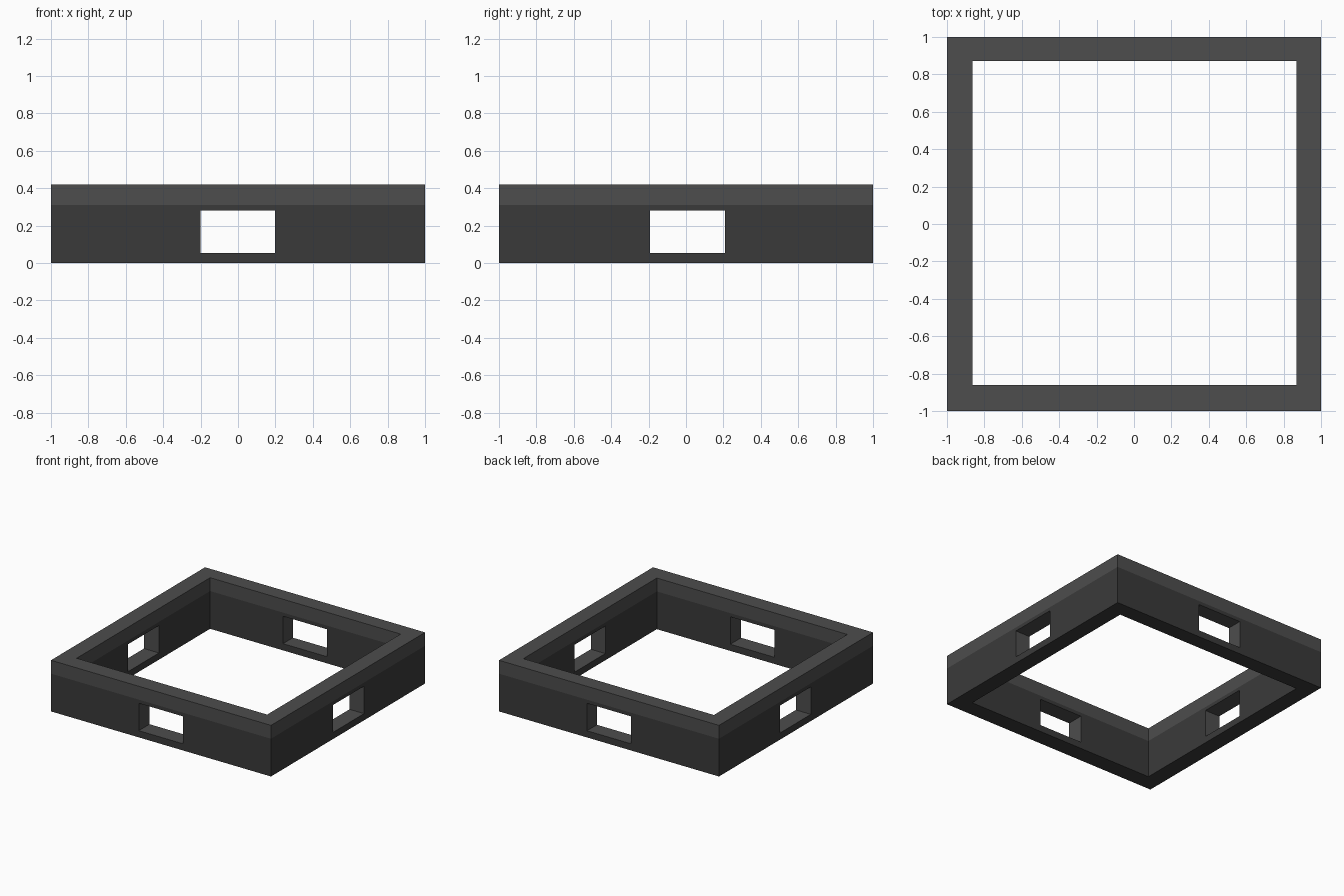
import bpy
import bmesh

if "Cube" in bpy.data.objects:
    bpy.data.objects.remove(bpy.data.objects["Cube"])

H, BAND = 0.42, 0.31          # total height, start of the lighter top band
WIN_Z0, WIN_Z1 = 0.055, 0.28  # window sill and head


def box(name, x0, x1, y0, y1, z0, z1):
    bpy.ops.mesh.primitive_cube_add(
        size=1, location=((x0 + x1) / 2, (y0 + y1) / 2, (z0 + z1) / 2))
    ob = bpy.context.object
    ob.name = name
    ob.scale = (x1 - x0, y1 - y0, z1 - z0)
    bpy.ops.object.transform_apply(location=True, rotation=True, scale=True)
    return ob


def cut(target, cutter):
    cutter.hide_render = True
    mod = target.modifiers.new("cut", 'BOOLEAN')
    mod.operation, mod.solver, mod.object = 'DIFFERENCE', 'EXACT', cutter
    bpy.context.view_layer.objects.active = target
    bpy.ops.object.modifier_apply(modifier=mod.name)
    bpy.data.objects.remove(cutter, do_unlink=True)


def material(name, value):
    mat = bpy.data.materials.new(name)
    mat.diffuse_color = (value, value, value, 1)
    mat.use_nodes = True
    mat.node_tree.nodes["Principled BSDF"].inputs["Base Color"].default_value = mat.diffuse_color
    return mat


# Square frame with a large central opening
frame = box("square_frame", -1, 1, -1, 1, 0, H)
cut(frame, box("opening_cutter", -0.864, 0.868, -0.861, 0.872, -1, 1))

# One window through the middle of each wall
cut(frame, box("front_back_window_cutter", -0.201, 0.199, -2, 2, WIN_Z0, WIN_Z1))
cut(frame, box("side_window_cutter", -2, 2, -0.192, 0.208, WIN_Z0, WIN_Z1))

# Dark walls, lighter top band and window reveals
frame.data.materials.clear()
frame.data.materials.append(material("dark_wall", 0.042))
frame.data.materials.append(material("light_trim", 0.075))

bm = bmesh.new()
bm.from_mesh(frame.data)
bmesh.ops.bisect_plane(bm, geom=bm.verts[:] + bm.edges[:] + bm.faces[:],
                       plane_co=(0, 0, BAND), plane_no=(0, 0, 1))
for f in bm.faces:
    c = f.calc_center_median()
    low, high = min(v.co.z for v in f.verts), max(v.co.z for v in f.verts)
    in_window = low > WIN_Z0 - 0.01 and high < WIN_Z1 + 0.01
    # Reveals are the only faces inside the wall thickness at window height
    in_wall = 0.88 < max(abs(c.x), abs(c.y)) < 0.99
    f.material_index = int(c.z > BAND or (in_window and in_wall))
    f.smooth = False
bm.to_mesh(frame.data)
bm.free()
